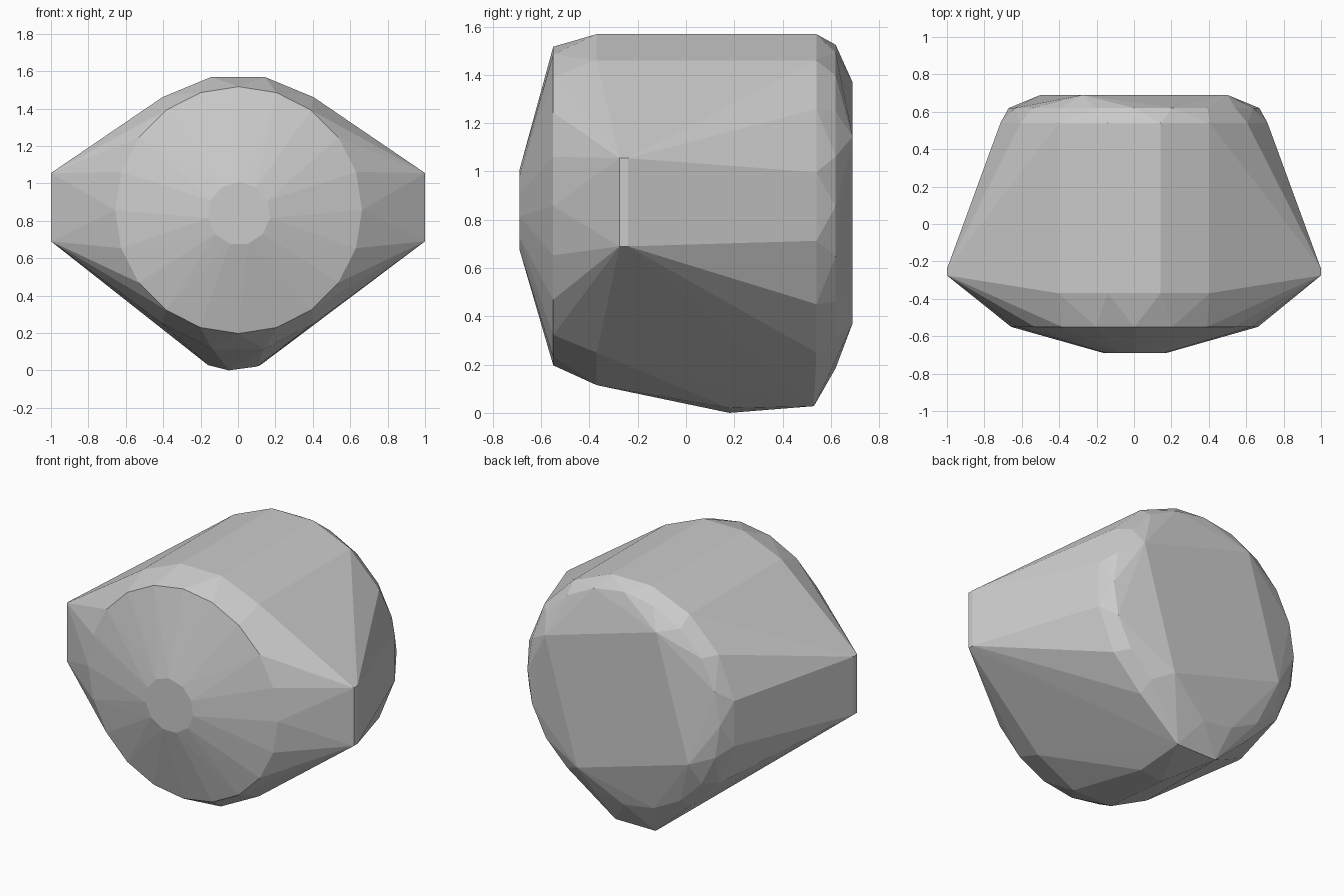
import bpy, bmesh
from math import sin, cos, tau

if "Cube" in bpy.data.objects:
    bpy.data.objects.remove(bpy.data.objects["Cube"])

bm = bmesh.new()


def ring(y, radius, sides, cz=0.855, cx=0.0, offset=0.0):
    """Add a ring of points around the y axis; offset is a fraction of a step."""
    for i in range(sides):
        a = tau * (i + offset) / sides
        bm.verts.new((cx + radius * sin(a), y, cz + radius * cos(a)))


# Front: small flat nose disc flaring to the wide front rim
ring(-0.69, 0.168, 11, cz=0.838, cx=0.005)
ring(-0.55, 0.66, 20, cz=0.857, cx=0.003)

# Barrel: two equal rings joined by long flat panels
ring(-0.37, 0.728, 16, offset=0.5)
ring(0.54, 0.728, 16, offset=0.5)

# Back: bevelled rim and a tilted square end face
ring(0.62, 0.67, 20)
ring(0.69, 0.57, 4, cz=0.87, offset=0.68)

# Side lugs: narrow upright strips at both sides
for x in (-1, 1):
    for y in (-0.275, -0.24):
        for z in (0.69, 1.055):
            bm.verts.new((x, y, z))

# Keel: low points under the barrel
for p in ((-0.16, 0.53, 0.028), (0.12, 0.53, 0.028), (-0.05, 0.18, 0.0),
          (0.1, 0.18, 0.02), (-0.14, -0.37, 0.115), (0.14, -0.37, 0.115)):
    bm.verts.new(p)

# Wrap the sections in one faceted shell
hull = bmesh.ops.convex_hull(bm, input=bm.verts[:])
loose = {g for g in hull["geom_interior"] + hull["geom_unused"]
         if isinstance(g, bmesh.types.BMVert)}
bmesh.ops.delete(bm, geom=list(loose), context='VERTS')
bmesh.ops.dissolve_limit(bm, angle_limit=0.01, verts=bm.verts[:], edges=bm.edges[:])
bmesh.ops.recalc_face_normals(bm, faces=bm.faces[:])

mesh = bpy.data.meshes.new("faceted_shell")
bm.to_mesh(mesh)
bm.free()
shell = bpy.data.objects.new("faceted_shell", mesh)
bpy.context.collection.objects.link(shell)
